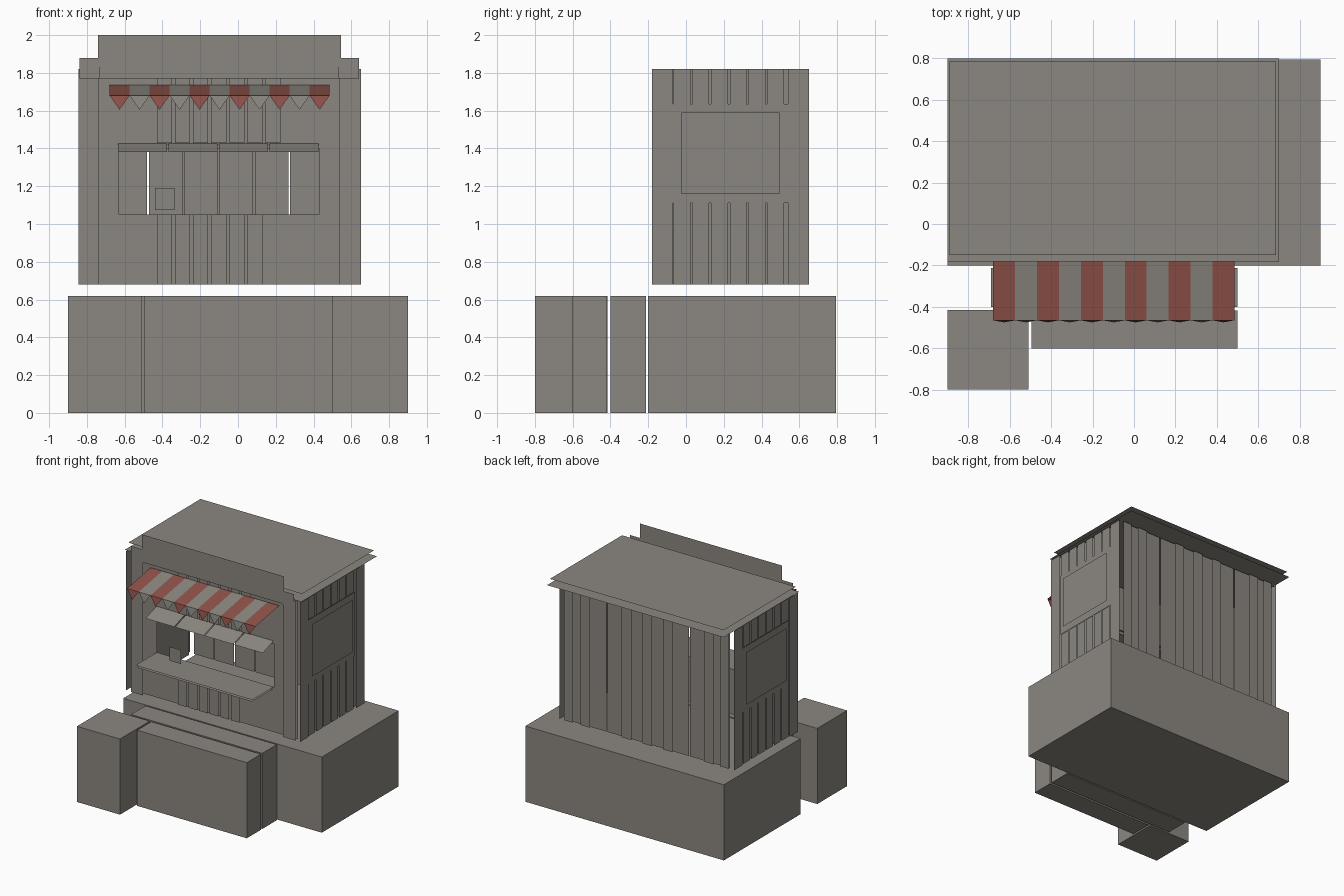
import bpy
import bmesh

cube = bpy.data.objects.get("Cube")
if cube:
    bpy.data.objects.remove(cube)


def material(name, color):
    mat = bpy.data.materials.new(name)
    mat.use_nodes = True
    mat.diffuse_color = (*color, 1)
    mat.node_tree.nodes["Principled BSDF"].inputs["Base Color"].default_value = (*color, 1)
    return mat


GREY = material("warm grey", (0.26, 0.245, 0.22))
RED = material("awning red", (0.28, 0.085, 0.07))


def build(name, polys, mats=(GREY,), rule=None):
    """One object made of separate flat polygons."""
    bm = bmesh.new()
    for i, pts in enumerate(polys):
        face = bm.faces.new([bm.verts.new(p) for p in pts])
        face.material_index = rule(i) if rule else 0
    mesh = bpy.data.meshes.new(name)
    bm.to_mesh(mesh)
    bm.free()
    for m in mats:
        mesh.materials.append(m)
    obj = bpy.data.objects.new(name, mesh)
    bpy.context.collection.objects.link(obj)
    return obj


def cards(name, axis, pos, rects):
    """Thin cards on a plane; each rect is (a0, a1, b0, b1)."""
    polys = []
    for a0, a1, b0, b1 in rects:
        corners = [(a0, b0), (a1, b0), (a1, b1), (a0, b1)]
        polys.append([c[:axis] + (pos,) + c[axis:] for c in corners])
    return build(name, polys)


def block(name, x0, x1, y0, y1, height):
    bpy.ops.mesh.primitive_cube_add(size=1, location=((x0 + x1) / 2, (y0 + y1) / 2, height / 2))
    obj = bpy.context.object
    obj.name = name
    obj.scale = (x1 - x0, y1 - y0, height)
    obj.data.materials.append(GREY)


def planks(start, count, pitch, gap, z0, z1):
    return [(start + i * pitch, start + (i + 1) * pitch - gap, z0, z1) for i in range(count)]


# Foundation blocks
BASE = 0.62
block("foundation", -0.9, 0.9, -0.2, 0.795, BASE)
block("upper_step", -0.69, 0.5, -0.4, -0.212, BASE)
block("lower_step", -0.495, 0.5, -0.6, -0.417, BASE)
block("side_plinth", -0.9, -0.51, -0.8, -0.415, BASE)

# Hut limits
LEFT, RIGHT, FRONT, BACK = -0.845, 0.65, -0.18, 0.65
FLOOR, TOP = 0.68, 1.82
SILL, HEAD = 1.05, 1.4

# Front wall around the serving opening
cards("front_wall", 1, -0.15, [
    (LEFT, RIGHT, FLOOR, SILL), (LEFT, RIGHT, HEAD, TOP),
    (LEFT, -0.63, SILL, HEAD), (0.43, RIGHT, SILL, HEAD)])
cards("front_planks_upper", 1, -0.162, planks(-0.43, 7, 0.0957, 0.015, 1.43, TOP))
cards("front_planks_lower", 1, -0.162, planks(-0.43, 6, 0.0957, 0.015, FLOOR, SILL))
cards("front_corner_boards", 1, FRONT, [(LEFT, -0.735, FLOOR, TOP), (0.535, RIGHT, FLOOR, TOP)])

# Back wall, boards with cover strips over most joints
pitch = (RIGHT - LEFT) / 8
cards("back_boards", 1, BACK - 0.015, planks(LEFT, 8, pitch, 0.01, FLOOR, TOP))
joints = [LEFT + pitch * k - 0.005 for k in (1, 3, 4, 5, 7)]
cards("back_cover_strips", 1, BACK, [(j - 0.045, j + 0.045, FLOOR, TOP) for j in joints])
cards("back_corner_boards", 1, BACK, [(LEFT, LEFT + 0.08, FLOOR, TOP), (RIGHT - 0.08, RIGHT, FLOOR, TOP)])

# Side walls, mirrored about the hut's centre
CENTRE = -0.1
for side, s in (("left", 1), ("right", -1)):
    def at(d):
        return CENTRE + s * d
    cards(side + "_wall", 0, at(0.765), [(-0.14, 0.6, FLOOR, TOP)])
    cards(side + "_corner_boards", 0, at(0.79), [(FRONT, -0.07, FLOOR, TOP), (0.54, BACK, FLOOR, TOP)])
    cards(side + "_planks", 0, at(0.782),
          planks(-0.065, 6, 0.099, 0.01, FLOOR, 1.11) + planks(-0.065, 6, 0.099, 0.01, 1.635, TOP))
    cards(side + "_window_surround", 0, at(0.785), [(-0.07, 0.54, 1.11, 1.635)])
    cards(side + "_window_panel", 0, at(0.795), [(-0.025, 0.495, 1.16, 1.59)])

# Roof sheets
cards("roof_lower_sheet", 2, 1.83, [(-0.9, 0.7, FRONT, 0.8)])
cards("roof_upper_sheet", 2, 1.88, [(-0.89, 0.685, -0.15, 0.785)])

# Sign board and fascia
cards("sign_board", 1, -0.185, [(-0.74, 0.545, 1.83, 2.0)])
cards("sign_panel", 1, -0.19, [(-0.71, 0.51, 1.84, 1.97)])
cards("fascia", 1, -0.18, [(-0.735, 0.54, 1.77, 1.83)])
cards("fascia_ends", 1, -0.188, [(-0.84, -0.73, 1.77, 1.88), (0.53, 0.64, 1.77, 1.88)])

# Serving counter and small notice
cards("counter", 2, SILL, [(-0.63, 0.43, -0.43, -0.15)])
cards("counter_underside", 2, SILL - 0.02, [(-0.62, 0.42, -0.42, -0.15)])
cards("counter_notice", 1, -0.26, [(-0.44, -0.335, 1.075, 1.19)])

# Raised shutter in four sloping panels
width = 1.07 / 4
build("shutter", [
    [(x, -0.29, 1.38), (x + width - 0.008, -0.29, 1.38),
     (x + width - 0.008, -0.14, 1.43), (x, -0.14, 1.43)]
    for x in (-0.635 + i * width for i in range(4))])

# Striped awning with hanging pennants
stripe = 1.165 / 11
edges = [-0.68 + i * stripe for i in range(11)]


def alternate(i):
    return (i + 1) % 2


build("awning", [
    [(x, -0.465, 1.68), (x + stripe, -0.465, 1.68), (x + stripe, -0.16, 1.735), (x, -0.16, 1.735)]
    for x in edges], (GREY, RED), alternate)
build("awning_pennants", [
    [(x, -0.465, 1.68), (x + stripe * 0.5, -0.475, 1.605), (x + stripe, -0.465, 1.68)]
    for x in edges], (GREY, RED), alternate)
